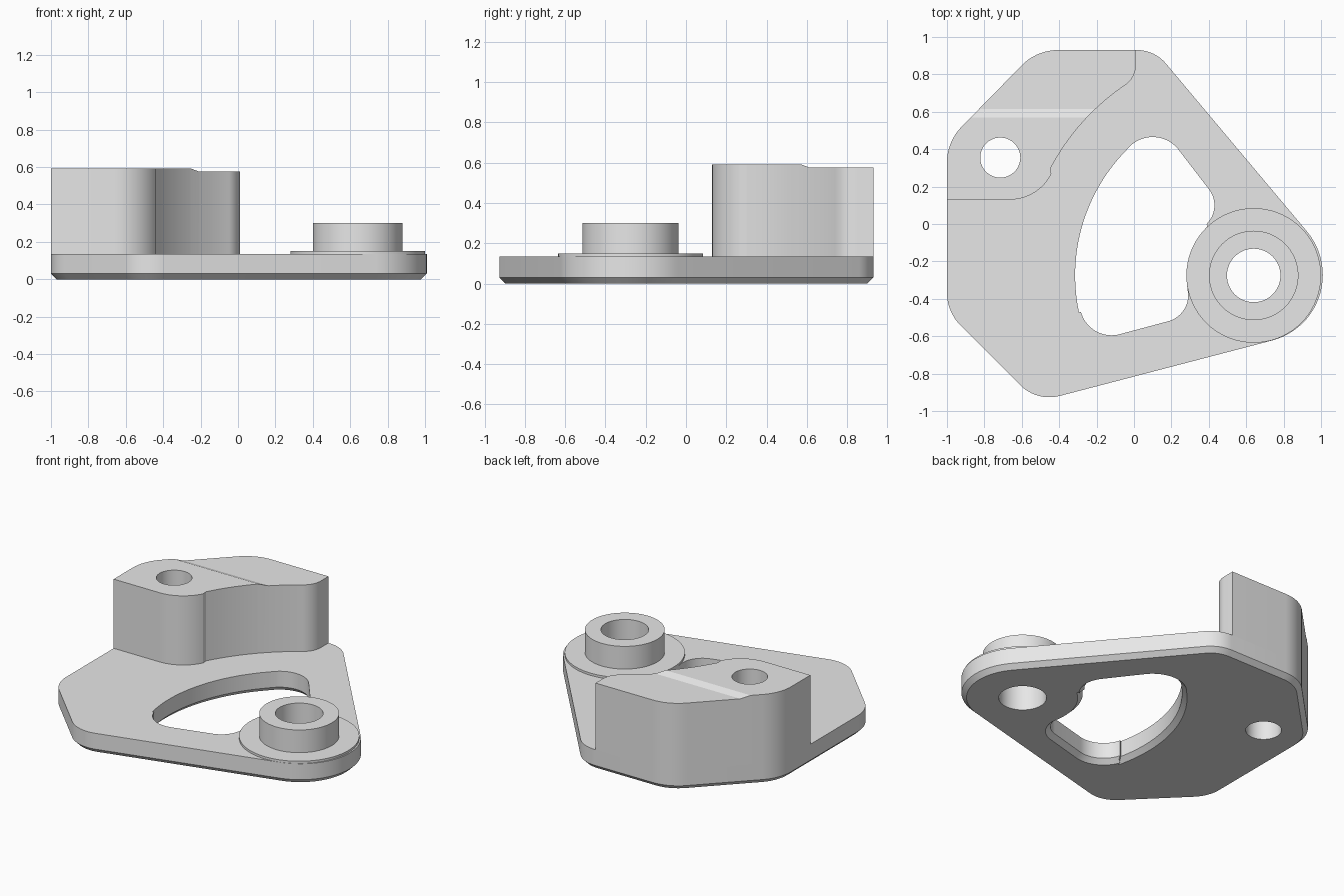
import bpy
import bmesh
import math
from mathutils import Vector

cube = bpy.data.objects.get("Cube")
if cube:
    bpy.data.objects.remove(cube, do_unlink=True)

grey = bpy.data.materials.new("plain_grey")
grey.use_nodes = True
grey.diffuse_color = (0.8, 0.8, 0.8, 1)
grey.node_tree.nodes["Principled BSDF"].inputs["Base Color"].default_value = (0.8, 0.8, 0.8, 1)


def arc(centre, r, a0, a1, step=5):
    """Points along an arc, angles in degrees."""
    n = max(2, round(abs(a1 - a0) / step))
    angles = [math.radians(a0 + (a1 - a0) * i / n) for i in range(n + 1)]
    return [Vector((centre[0] + r * math.cos(a), centre[1] + r * math.sin(a))) for a in angles]


def circle(centre, r):
    return arc(centre, r, 0, 360)[:-1]


def rounded(corners):
    """Counter-clockwise polygon of (x, y, radius) with filleted corners."""
    pts = []
    for i, (x, y, r) in enumerate(corners):
        p = Vector((x, y))
        d0 = (p - Vector(corners[i - 1][:2])).normalized()
        d1 = (Vector(corners[(i + 1) % len(corners)][:2]) - p).normalized()
        turn = math.acos(d0.dot(d1))
        start = p - d0 * r * math.tan(turn / 2)
        centre = start + Vector((-d0.y, d0.x)) * r
        a0 = math.degrees(math.atan2(d0.y, d0.x)) - 90
        pts += arc(centre, r, a0, a0 + math.degrees(turn))
    return pts


def offset(pts, d):
    """Shift a closed loop to the left of its direction of travel."""
    out = []
    for i, p in enumerate(pts):
        e0 = (p - pts[i - 1]).normalized()
        e1 = (pts[(i + 1) % len(pts)] - p).normalized()
        n0, n1 = Vector((-e0.y, e0.x)), Vector((-e1.y, e1.x))
        out.append(p + (n0 + n1) * d / (1 + n0.dot(n1)))
    return out


def solid(name, walls, shape=None, angle=20):
    """Each wall is a list of (loop, z) rings; the end rings bound the caps."""
    bm = bmesh.new()
    ends = ([], [])
    for wall in walls:
        rings = [[bm.verts.new((p.x, p.y, z)) for p in loop] for loop, z in wall]
        for low, high in zip(rings, rings[1:]):
            for i in range(len(low)):
                bm.faces.new((low[i - 1], low[i], high[i], high[i - 1]))
        for end, ring in zip(ends, (rings[0], rings[-1])):
            end += [bm.edges.get((ring[i - 1], ring[i])) for i in range(len(ring))]
    for end, z in zip(ends, (-1, 1)):
        bmesh.ops.triangle_fill(bm, use_beauty=True, edges=end, normal=(0, 0, z))
    if shape:
        shape(bm)
    bmesh.ops.recalc_face_normals(bm, faces=bm.faces[:])
    mesh = bpy.data.meshes.new(name)
    bm.to_mesh(mesh)
    bm.free()
    mesh.materials.append(grey)
    obj = bpy.data.objects.new(name, mesh)
    bpy.context.collection.objects.link(obj)
    bpy.ops.object.select_all(action='DESELECT')
    obj.select_set(True)
    bpy.context.view_layer.objects.active = obj
    bpy.ops.object.shade_smooth_by_angle(angle=math.radians(angle))
    return obj


BOSS = (0.64, -0.275)
BOLT = (-0.715, 0.355)
PLATE_TOP, CHAMFER = 0.135, 0.03
TOWER_TOP, LEDGE_TOP = 0.592, 0.575
boss_hole = circle(BOSS, 0.143)
bolt_hole = circle(BOLT, 0.107)

# Base plate with chamfered lower edges, a curved window and two holes
outline = rounded([(-1, 0.44, 0.27), (-1, -0.47, 0.25), (-0.519, -0.951, 0.22),
                   (1.293, -0.478, 0.362), (0.11, 0.93, 0.2), (-0.52, 0.93, 0.27)])
window = (arc(BOSS, 0.955, 192, 136, 3) + arc((0.1, 0.29), 0.175, 132, 40)
          + arc((0.29, 0.1), 0.14, 40, -46) + arc(BOSS, 0.36, 133, 188)
          + arc((0.145, -0.38), 0.145, 0, -75) + arc((-0.12, -0.425), 0.17, -75, -165))


def chamfered(loop):
    return [(offset(loop, CHAMFER), 0), (loop, CHAMFER), (loop, PLATE_TOP)]


def straight(loop, low, high):
    return [(loop, low), (loop, high)]


solid("base_plate", [chamfered(outline), chamfered(window),
                     straight(boss_hole, 0, PLATE_TOP), straight(bolt_hole, 0, PLATE_TOP)])

# Flanged boss
flange, collar = circle(BOSS, 0.36), circle(BOSS, 0.239)
solid("flanged_boss", [[(flange, PLATE_TOP), (flange, 0.15), (collar, 0.15), (collar, 0.3)],
                       straight(boss_hole, PLATE_TOP, 0.3)])

# Raised block: outer side follows the plate, inner side is a concave curve
outer = [p for p in outline if p.x < 0 and p.y > 0.14]
outer.sort(key=lambda p: p.x + p.y)
inner = (arc((-0.12, 0.85), 0.13, 0, -55) + arc(BOSS, 1.228, 124.5, 152, 3)
         + arc((-0.665, 0.38), 0.25, -27, -90))
block = [Vector((-1, 0.13))] + outer + [Vector((0.01, 0.93))] + inner


def step_top(bm):
    """Drop the rear of the top to a slightly lower ledge."""
    for y in (0.57, 0.615):
        bmesh.ops.bisect_plane(bm, geom=bm.verts[:] + bm.edges[:] + bm.faces[:],
                               plane_co=(0, y, 0), plane_no=(0, 1, 0))
    for v in bm.verts:
        if v.co.z > 0.5:
            t = min(max((v.co.y - 0.57) / 0.045, 0), 1)
            v.co.z = TOWER_TOP + (LEDGE_TOP - TOWER_TOP) * t


solid("raised_block", [straight(block, PLATE_TOP, TOWER_TOP),
                       straight(bolt_hole, PLATE_TOP, TOWER_TOP)], step_top, 15)
